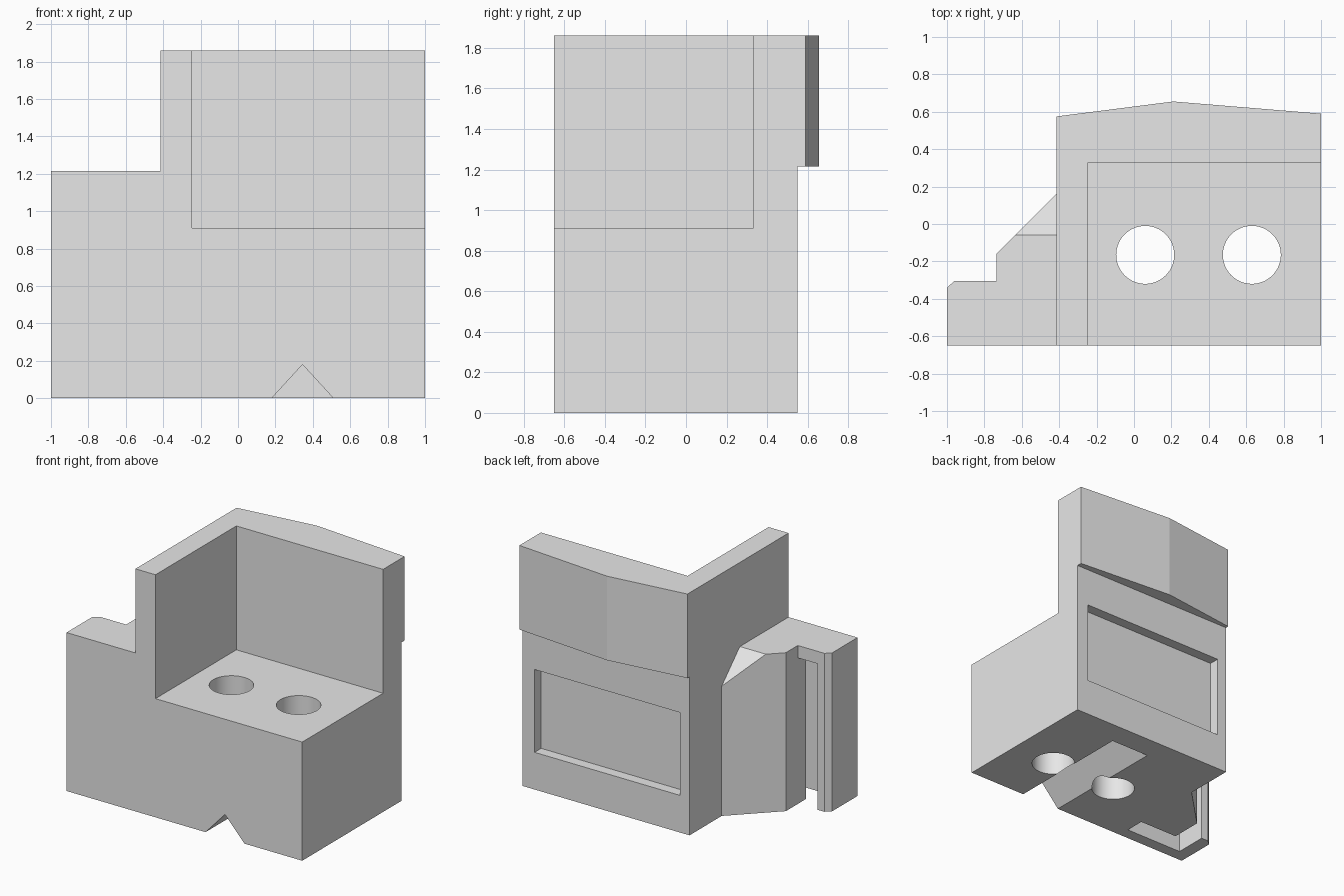
import bpy
import bmesh
from mathutils import Vector

cube = bpy.data.objects.get("Cube")
if cube:
    bpy.data.objects.remove(cube, do_unlink=True)

# Single plain material
grey = bpy.data.materials.new("light_grey")
grey.use_nodes = True
grey.diffuse_color = (0.8, 0.8, 0.8, 1)
grey.node_tree.nodes["Principled BSDF"].inputs["Base Color"].default_value = (0.8, 0.8, 0.8, 1)


def make_object(name, bm):
    bmesh.ops.recalc_face_normals(bm, faces=bm.faces)
    mesh = bpy.data.meshes.new(name)
    bm.to_mesh(mesh)
    bm.free()
    mesh.materials.append(grey)
    obj = bpy.data.objects.new(name, mesh)
    bpy.context.collection.objects.link(obj)
    return obj


def prism(name, profile, axis, start, end):
    """Extrude a 2D profile along x, y or z."""
    place = {"x": lambda a, b: (start, a, b),
             "y": lambda a, b: (a, start, b),
             "z": lambda a, b: (a, b, start)}[axis]
    bm = bmesh.new()
    face = bm.faces.new([bm.verts.new(place(a, b)) for a, b in profile])
    moved = bmesh.ops.extrude_face_region(bm, geom=[face])["geom"]
    step = Vector([end - start if axis == k else 0 for k in "xyz"])
    bmesh.ops.translate(bm, vec=step,
                        verts=[v for v in moved if isinstance(v, bmesh.types.BMVert)])
    return make_object(name, bm)


def box(name, x, y, z):
    profile = [(x[0], y[0]), (x[1], y[0]), (x[1], y[1]), (x[0], y[1])]
    return prism(name, profile, "z", *z)


def cylinder(name, x, y, radius):
    bm = bmesh.new()
    bmesh.ops.create_cone(bm, cap_ends=True, segments=64,
                          radius1=radius, radius2=radius, depth=4)
    bmesh.ops.translate(bm, verts=bm.verts, vec=(x, y, 0))
    return make_object(name, bm)


def cut(target, cutter):
    cutter.hide_render = True
    mod = target.modifiers.new("cut", "BOOLEAN")
    mod.operation = "DIFFERENCE"
    mod.solver = "EXACT"
    mod.object = cutter
    bpy.context.view_layer.objects.active = target
    bpy.ops.object.modifier_apply(modifier=mod.name)
    bpy.data.objects.remove(cutter, do_unlink=True)


# Full-height block with stepped side arm and peaked back
TOP, ARM_TOP, SIDE = 1.86, 1.215, -0.415
outline = [(-1, -0.65), (1, -0.65), (1, 0.59), (0.21, 0.655), (SIDE, 0.575),
           (SIDE, 0.16), (-0.735, -0.16), (-0.735, -0.305),
           (-0.96, -0.305), (-1, -0.34)]
body = prism("bracket_body", outline, "z", 0, TOP)

# Lower the arm and set the lower back in
cut(body, box("arm_step", (-1.2, SIDE), (-0.9, 0.3), (ARM_TOP, 2.1)))
cut(body, box("back_undercut", (-0.7, 1.2), (0.55, 0.9), (-0.2, ARM_TOP)))

# Open seat between the two upper walls
cut(body, box("seat_recess", (-0.245, 1.2), (-0.9, 0.33), (0.91, 2.1)))

# Sloped corner where the arm meets the block
cut(body, prism("arm_chamfer", [(-0.16, 1.315), (0.26, 0.895), (0.26, 1.315)],
                "x", -1.1, SIDE))

# Shallow panel in the back
cut(body, box("back_panel", (-0.335, 0.9), (0.47, 0.8), (0.285, 0.92)))

# Hooked slot in the arm, open at the bottom
slot = [(-0.9, -0.557), (-0.41, -0.557), (-0.41, -0.405), (-0.745, -0.405),
        (-0.745, -0.305), (-0.735, -0.2), (-0.9, -0.2)]
slot[3], slot[4] = (-0.735, -0.405), (-0.735, -0.305)
cut(body, prism("arm_slot", slot, "z", -0.2, 1.12))

# V groove under the base
cut(body, prism("base_groove", [(0.125, -0.06), (0.565, -0.06), (0.345, 0.18)],
                "y", -0.9, 0.365))

# Two through holes in the seat
for x in (0.06, 0.63):
    cut(body, cylinder("bolt_hole", x, -0.165, 0.155))

# Smooth hole walls, crisp edges elsewhere
bpy.ops.object.select_all(action="DESELECT")
body.select_set(True)
bpy.context.view_layer.objects.active = body
bpy.ops.object.shade_smooth_by_angle(angle=0.1)
